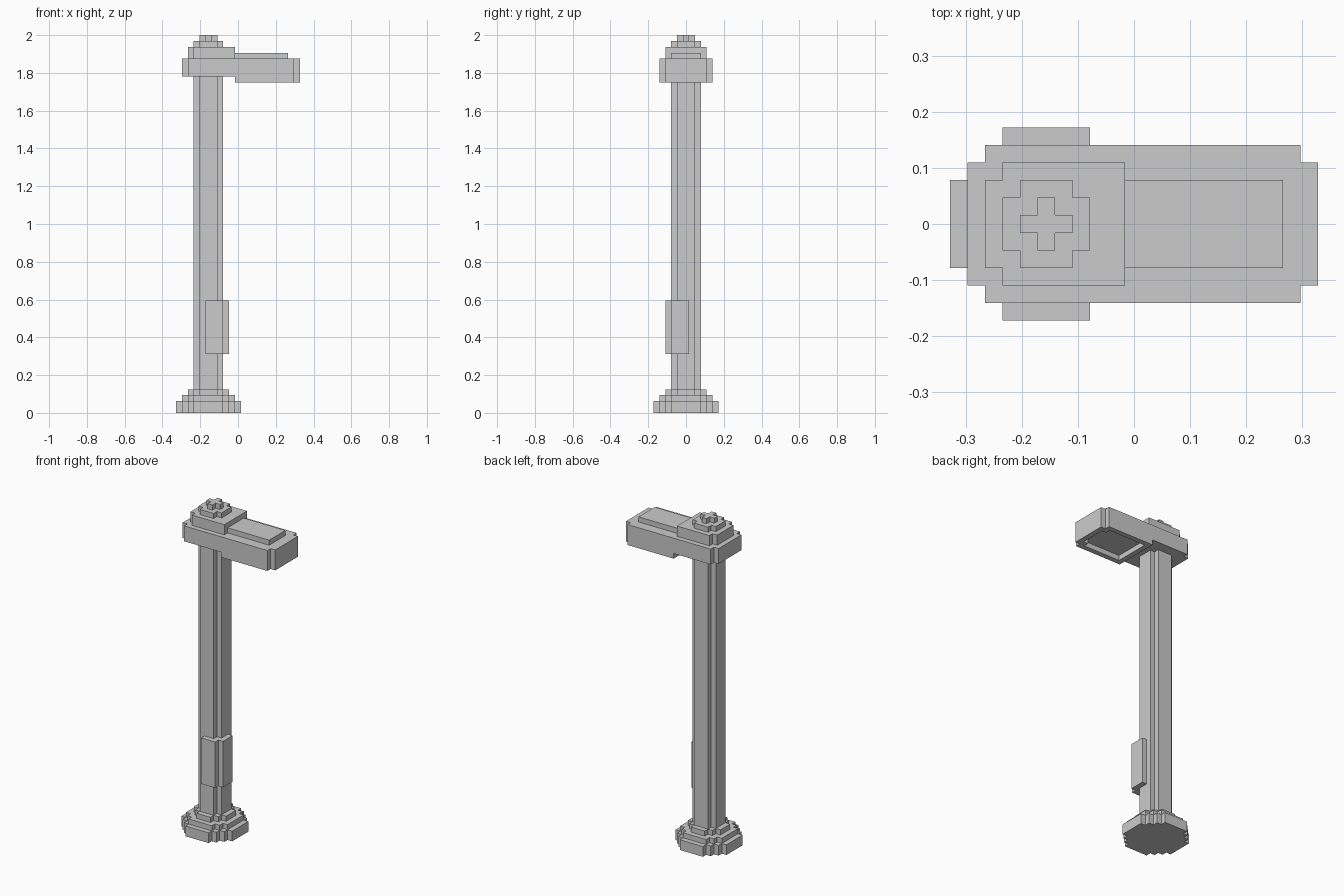
import bpy, bmesh

if "Cube" in bpy.data.objects:
    bpy.data.objects.remove(bpy.data.objects["Cube"])

V = 2 / 64      # one grid step; all sizes below are in grid steps
POLE_X = -5     # pole axis


def staircase(n):
    """Insets (along x, along y) of a corner rounded with n square steps."""
    pts = []
    for i in range(n):
        pts += [(i, n - i), (i + 1, n - i)]
    return pts + [(n, 0)]


def outline(x0, x1, y0, y1, corners):
    """Counter-clockwise outline; corners = steps at (x1y0, x1y1, x0y1, x0y0)."""
    spots = [(x1, y0, -1, 1), (x1, y1, -1, -1), (x0, y1, 1, -1), (x0, y0, 1, 1)]
    pts = []
    for k, ((x, y, sx, sy), n) in enumerate(zip(spots, corners)):
        arc = [(x + sx * a, y + sy * b) for a, b in staircase(n)]
        pts += arc if k % 2 else arc[::-1]
    return pts


def prism(name, x0, x1, y0, y1, z0, z1, corners=(0, 0, 0, 0)):
    bm = bmesh.new()
    verts = [bm.verts.new((x * V, y * V, z0 * V))
             for x, y in outline(x0, x1, y0, y1, corners)]
    face = bm.faces.new(verts)
    ext = bmesh.ops.extrude_face_region(bm, geom=[face], use_keep_orig=True)
    top = [g for g in ext["geom"] if isinstance(g, bmesh.types.BMVert)]
    bmesh.ops.translate(bm, verts=top, vec=(0, 0, (z1 - z0) * V))
    bmesh.ops.recalc_face_normals(bm, faces=bm.faces)
    mesh = bpy.data.meshes.new(name)
    bm.to_mesh(mesh)
    bm.free()
    obj = bpy.data.objects.new(name, mesh)
    bpy.context.collection.objects.link(obj)
    return obj


def disc(name, r, z0, z1, n):
    return prism(name, POLE_X - r, POLE_X + r, -r, r, z0, z1, (n,) * 4)


# Stepped round foot
disc("base_lower", 5.5, 0, 2, 3)
disc("base_middle", 4.5, 2, 3, 2)
disc("base_upper", 3.5, 3, 4, 2)

# Pole and the access cover wrapped around its front right corner
disc("pole", 2.5, 4, 57, 1)
prism("access_cover", POLE_X - 0.5, POLE_X + 3.5, -3.5, 0.5, 10, 19, (1, 0, 0, 0))

# Lamp head with the raised panels on top
prism("lamp_head", -9.5, 10.5, -4.5, 4.5, 57, 60, (1, 1, 1, 1))
prism("lamp_top_panel", -0.5, 8.5, -2.5, 2.5, 60, 61)
prism("pole_cap", -8.5, -0.5, -3.5, 3.5, 60, 62, (0, 0, 1, 1))
disc("cap_step", 2.5, 62, 63, 1)
disc("cap_knob", 1.5, 63, 64, 1)

# Rim hanging under the lamp, open in the middle
rim = prism("lamp_rim", -0.5, 10.5, -4.5, 4.5, 56, 57, (1, 1, 0, 0))
cutter = prism("rim_cutter", 0.5, 9.5, -3.5, 3.5, 55, 58, (1, 1, 0, 0))
cutter.hide_render = True
cutter.display_type = 'WIRE'
cut = rim.modifiers.new("opening", 'BOOLEAN')
cut.operation = 'DIFFERENCE'
cut.solver = 'EXACT'
cut.object = cutter
